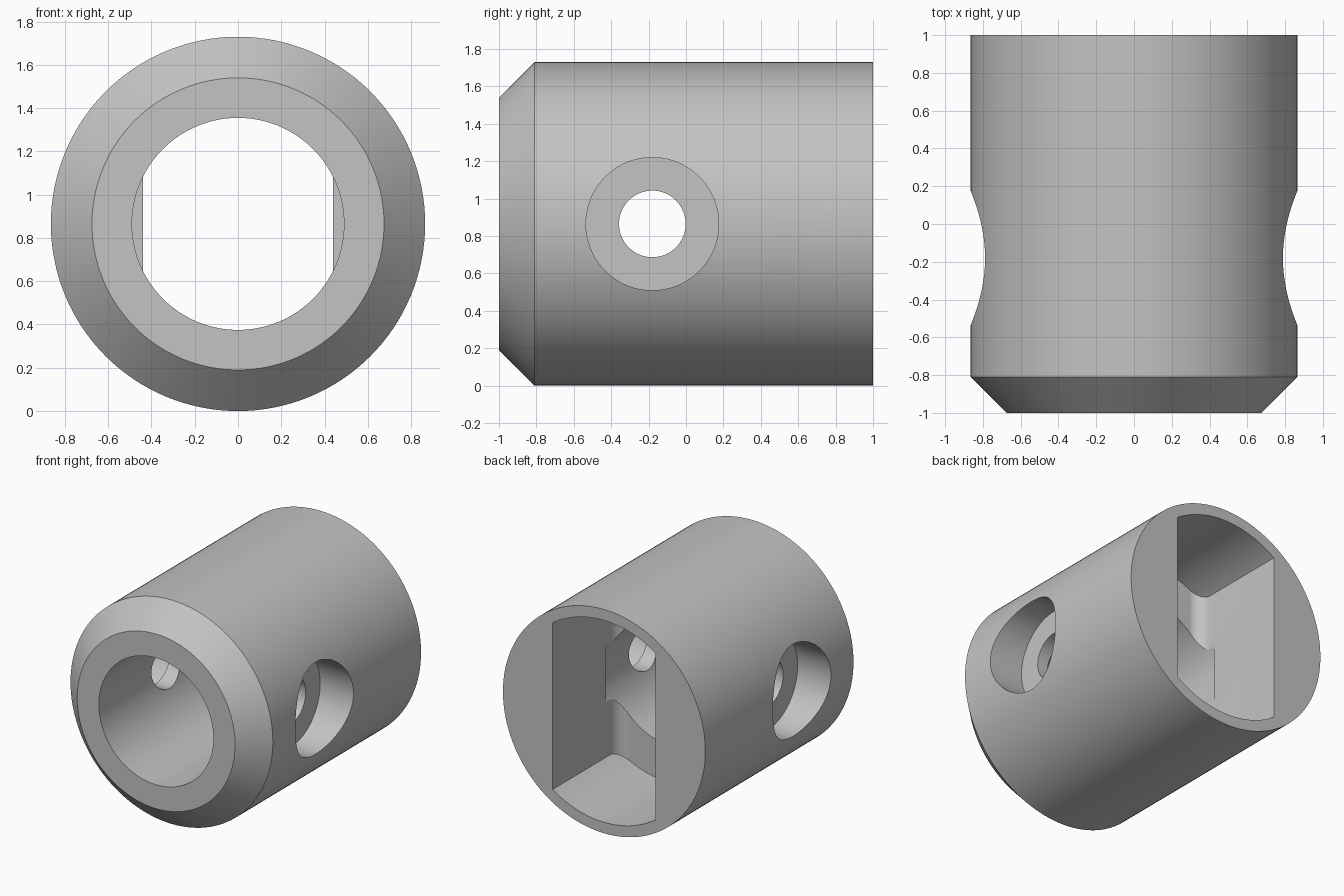
import bpy, bmesh, math
from mathutils import Matrix, Vector

if "Cube" in bpy.data.objects:
    bpy.data.objects.remove(bpy.data.objects["Cube"], do_unlink=True)

RADIUS = 0.865          # outer radius, also the height of the axis
HOLE_Y = -0.18          # position of the side holes along the axis
SEGMENTS = 128

grey = bpy.data.materials.new("machined_grey")
grey.use_nodes = True
grey.diffuse_color = (0.55, 0.55, 0.55, 1)
grey.node_tree.nodes["Principled BSDF"].inputs["Base Color"].default_value = grey.diffuse_color


def add_object(name, bm):
    bmesh.ops.recalc_face_normals(bm, faces=bm.faces)
    mesh = bpy.data.meshes.new(name)
    bm.to_mesh(mesh)
    bm.free()
    mesh.materials.append(grey)
    obj = bpy.data.objects.new(name, mesh)
    bpy.context.collection.objects.link(obj)
    return obj


def rod(name, rings, axis, y=0.0):
    """Solid of stacked rings (position, radius) along the x or y axis."""
    bm = bmesh.new()
    loops = []
    for pos, r in rings:
        loop = []
        for i in range(SEGMENTS):
            a = math.tau * i / SEGMENTS
            u, v = r * math.cos(a), r * math.sin(a) + RADIUS
            loop.append(bm.verts.new((pos, y + u, v) if axis == "x" else (u, pos, v)))
        loops.append(loop)
    for low, high in zip(loops, loops[1:]):
        for i in range(SEGMENTS):
            j = (i + 1) % SEGMENTS
            bm.faces.new((low[i], low[j], high[j], high[i]))
    bm.faces.new(loops[0])
    bm.faces.new(loops[-1])
    return add_object(name, bm)


def slot_block(name, half_width, y_end, fillet):
    """Upright block with rounded inner corners, open past the back face."""
    bm = bmesh.new()
    outline = [(half_width, 1.2), (-half_width, 1.2)]
    for side, start in ((-1, math.pi), (1, 1.5 * math.pi)):
        for i in range(13):
            a = start + i / 12 * math.pi / 2
            outline.append((side * (half_width - fillet) + fillet * math.cos(a),
                            y_end + fillet + fillet * math.sin(a)))
    face = bm.faces.new([bm.verts.new((x, y, -0.2)) for x, y in outline])
    top = bmesh.ops.extrude_face_region(bm, geom=[face])["geom"]
    bmesh.ops.translate(bm, vec=(0, 0, 2.2),
                        verts=[v for v in top if isinstance(v, bmesh.types.BMVert)])
    return add_object(name, bm)


def combine(target, tool, operation):
    mod = target.modifiers.new(tool.name, "BOOLEAN")
    mod.operation = operation
    mod.solver = "EXACT"
    mod.object = tool
    bpy.context.view_layer.objects.active = target
    bpy.ops.object.modifier_apply(modifier=mod.name)
    bpy.data.objects.remove(tool, do_unlink=True)


# Outer sleeve with a chamfered front rim
sleeve = rod("sleeve_body", [(-1, 0.675), (-0.81, RADIUS), (1, RADIUS)], "y")

# Round bore from the front
combine(sleeve, rod("front_bore", [(-1.2, 0.49), (0.35, 0.49)], "y"), "DIFFERENCE")

# Flat-sided slot with curved top and bottom from the back
slot = slot_block("back_slot", 0.44, 0.2, 0.1)
combine(slot, rod("slot_limit", [(0, 0.78), (1.4, 0.78)], "y"), "INTERSECT")
combine(sleeve, slot, "DIFFERENCE")

# Stepped screw holes on both sides
for side in (-1, 1):
    combine(sleeve, rod("counterbore", [(side * 0.58, 0.355), (side * 1.1, 0.355)],
                        "x", HOLE_Y), "DIFFERENCE")
    combine(sleeve, rod("screw_hole", [(side * 0.2, 0.178), (side * 0.8, 0.178)],
                        "x", HOLE_Y), "DIFFERENCE")

# Smooth round walls, crisp edges
bpy.ops.object.select_all(action="DESELECT")
sleeve.select_set(True)
bpy.context.view_layer.objects.active = sleeve
bpy.ops.object.shade_smooth_by_angle(angle=math.radians(25))
